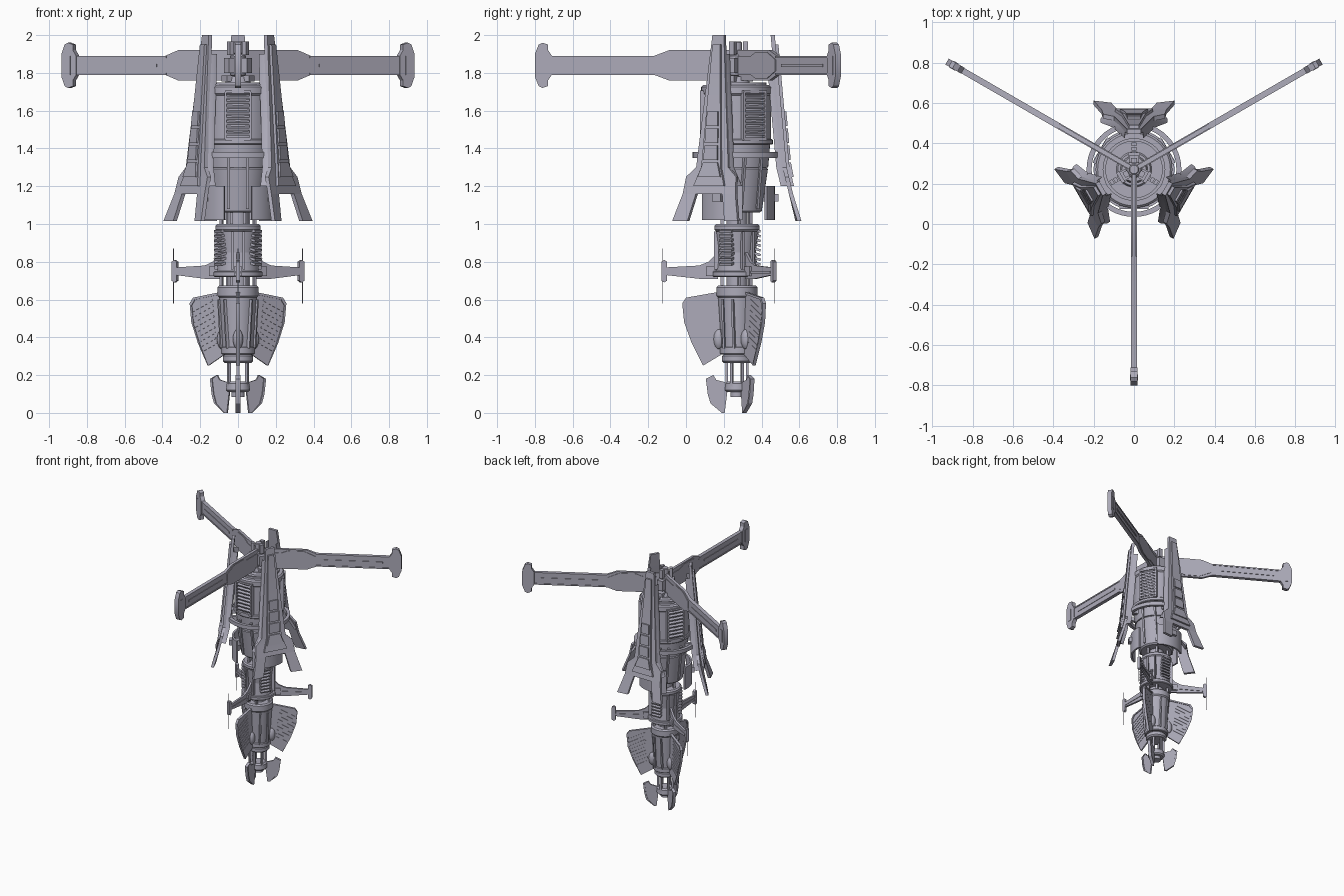
import bpy, bmesh, math
from mathutils import Matrix, Vector

if "Cube" in bpy.data.objects:
    bpy.data.objects.remove(bpy.data.objects["Cube"], do_unlink=True)

AXIS = Vector((0, 0.27, 0))
CENTRE = [0]
ARMS = [270, 30, 150]       # directions of arms and fins
SHELLS = [90, 210, 330]     # directions of armour shells
MIDDLE = [0]
PAIR = [-1, 1]

metal = bpy.data.materials.new("lavender grey metal")
metal.use_nodes = True
metal.diffuse_color = (0.42, 0.41, 0.49, 1)
metal.node_tree.nodes["Principled BSDF"].inputs["Base Color"].default_value = metal.diffuse_color


def finish(name, bm, angles):
    """Turn a bmesh (x = outward, y = sideways) into copies around the axis."""
    bmesh.ops.recalc_face_normals(bm, faces=bm.faces)
    for face in bm.faces:
        face.smooth = True
    for edge in bm.edges:
        edge.smooth = len(edge.link_faces) == 2 and edge.calc_face_angle() < 0.5
    mesh = bpy.data.meshes.new(name)
    bm.to_mesh(mesh)
    bm.free()
    mesh.materials.append(metal)
    for angle in angles:
        part = bpy.data.objects.new(name, mesh)
        part.location = AXIS
        part.rotation_euler.z = math.radians(angle)
        bpy.context.collection.objects.link(part)


def drum(name, bottom, top, low_radius, high_radius, chamfer=0.0):
    """Round section on the axis, with optional bevelled rims."""
    bm = bmesh.new()
    bmesh.ops.create_cone(bm, cap_ends=True, segments=48, radius1=low_radius, radius2=high_radius,
                          depth=top - bottom, matrix=Matrix.Translation((0, 0, (top + bottom) / 2)))
    if chamfer:
        rims = [e for e in bm.edges if any(len(f.verts) > 4 for f in e.link_faces)]
        bmesh.ops.bevel(bm, geom=rims, offset=chamfer, segments=1, affect='EDGES')
    finish(name, bm, CENTRE)


def hoop(name, bottom, top, radius, thick, arc=360, angles=CENTRE):
    """Rectangular band around the axis; an arc is centred on the outward direction."""
    bm = bmesh.new()
    corners = [(radius, bottom), (radius + thick, bottom), (radius + thick, top), (radius, top)]
    start = Matrix.Rotation(math.radians(-arc / 2), 3, 'Z')
    face = bm.faces.new([bm.verts.new(start @ Vector((r, 0, z))) for r, z in corners])
    bmesh.ops.spin(bm, geom=[face, *face.edges, *face.verts], axis=(0, 0, 1), cent=(0, 0, 0),
                   angle=math.radians(arc), steps=48)
    if arc == 360:
        bmesh.ops.remove_doubles(bm, verts=bm.verts, dist=0.0001)
    finish(name, bm, angles)


def plate(name, outline, thick):
    """Upright radial plate from an (r, z) outline, beside each arm direction."""
    bm = bmesh.new()
    face = bm.faces.new([bm.verts.new((r, -thick / 2, z)) for r, z in outline])
    new = bmesh.ops.extrude_face_region(bm, geom=[face])["geom"]
    bmesh.ops.translate(bm, vec=(0, thick, 0),
                        verts=[v for v in new if isinstance(v, bmesh.types.BMVert)])
    finish(name, bm, ARMS)


def blade(name, level, half, thick):
    """Plate that is the same above and below its level."""
    upper = [(r, level + rise) for r, rise in half]
    lower = [(r, level - rise) for r, rise in reversed(half)]
    plate(name, upper + lower, thick)


def blocks(name, angles, out, level, size, side=0.0, sides=MIDDLE, count=1, step=(0, 0), grow=0.0, tilt=0.0):
    """Row of boxes, repeated outward and upward by step, on one or both sides."""
    bm = bmesh.new()
    for sign in sides:
        for i in range(count):
            place = Matrix.Translation((out + i * step[0], sign * side, level + i * step[1]))
            scale = Matrix.Diagonal((size[0] + i * grow, size[1], size[2], 1))
            bmesh.ops.create_cube(bm, size=1, matrix=place @ Matrix.Rotation(tilt, 4, 'Y') @ scale)
    finish(name, bm, angles)


def strip(bm, rows, thick):
    """Solid band; each row is (z, side_a, side_b, radius_a, radius_b)."""
    rings = [[bm.verts.new(c) for c in ((ra, a, z), (rb, b, z), (rb - thick, b, z), (ra - thick, a, z))]
             for z, a, b, ra, rb in rows]
    for low, high in zip(rings, rings[1:]):
        for i in range(4):
            j = (i + 1) % 4
            bm.faces.new((low[i], low[j], high[j], high[i]))
    bm.faces.new(rings[0])
    bm.faces.new(rings[-1])


# Main upper body: stepped lid, drum and tapered underside
drum("body_lid", 1.68, 1.735, 0.19, 0.19, 0.01)
hoop("lid_inner_ring", 1.73, 1.75, 0.14, 0.015)
drum("lid_centre", 1.73, 1.75, 0.09, 0.08)
drum("upper_drum", 1.45, 1.7, 0.18, 0.18)
drum("drum_belt", 1.42, 1.45, 0.19, 0.19, 0.005)
drum("shoulder", 1.3, 1.42, 0.165, 0.175)
drum("taper", 1.06, 1.3, 0.13, 0.165, 0.01)
hoop("body_ring", 1.35, 1.38, 0.21, 0.025)
hoop("lower_skirt", 1.02, 1.2, 0.185, 0.015, 76, SHELLS)
blocks("ring_bracket", SHELLS, 0.2, 1.365, (0.09, 0.03, 0.03), side=0.06, sides=PAIR)
blocks("shell_mount", SHELLS, 0.19, 1.7, (0.07, 0.07, 0.05))
blocks("skirt_mount", SHELLS, 0.17, 1.14, (0.1, 0.05, 0.04))
blocks("lid_spoke", SHELLS, 0.06, 1.735, (0.017, 0.025, 0.03), count=5, step=(0.022, 0))

# Louvred vents and ribs on the upper body
blocks("vent_frame", ARMS, 0.18, 1.575, (0.03, 0.012, 0.25), side=0.066, sides=PAIR)
blocks("vent_sill", ARMS, 0.18, 1.45, (0.03, 0.14, 0.014), count=2, step=(0, 0.25))
blocks("vent_slat", ARMS, 0.18, 1.48, (0.03, 0.12, 0.014), count=8, step=(0, 0.028), tilt=0.4)
blocks("taper_rib", ARMS, 0.15, 1.23, (0.02, 0.014, 0.3), side=0.05, sides=PAIR, tilt=0.15)

# Rotor hub
drum("hub_base", 1.72, 1.78, 0.075, 0.06)
drum("hub_column", 1.78, 1.9, 0.04, 0.04, 0.01)
drum("hub_cap", 1.9, 1.965, 0.026, 0.026, 0.005)
blocks("hub_block", SHELLS, 0.05, 1.84, (0.04, 0.05, 0.08))
blocks("hub_post", SHELLS, 0.045, 1.93, (0.025, 0.03, 0.07))
blocks("hub_foot", SHELLS, 0.06, 1.77, (0.05, 0.06, 0.03))

# Long arms with hammer tips
blade("long_arm", 1.84, [(0.02, 0.08), (0.36, 0.08), (0.44, 0.05), (1, 0.05)], 0.022)
blade("arm_tip", 1.84, [(0.98, 0.05), (1, 0.08), (1, 0.11), (1.03, 0.12), (1.05, 0.11), (1.07, 0.06)], 0.034)
blade("arm_root_cover", 1.84, [(0.03, 0.05), (0.17, 0.05), (0.22, 0.07), (0.34, 0.07), (0.43, 0.03)], 0.03)
blocks("arm_ridge", ARMS, 0.71, 1.84, (0.44, 0.03, 0.015))
blocks("arm_edge_rail", ARMS, 0.71, 1.795, (0.56, 0.03, 0.01), count=2, step=(0, 0.09))
blocks("tip_boss", ARMS, 1.03, 1.84, (0.03, 0.04, 0.1))


# Armour shells: tapered blade, two splayed feet, raised panels, folded flanges
def shell_radius(z):
    return 0.2 + 0.09 * (2 - z) + 0.15 * max(0, 1.3 - z)


def shell_width(z):
    return 0.035 + 0.09 * (2 - z) + min(0.05, max(0, 1.3 - z))


def shell_rows(levels, left, right, lift):
    return [(z, left * shell_width(z), right * shell_width(z),
             shell_radius(z) + lift, shell_radius(z) + lift) for z in levels]


bm = bmesh.new()
strip(bm, shell_rows([2, 1.3, 1.25, 1.16], -1, 1, 0), 0.022)
for sign in PAIR:
    foot = shell_rows([1.16, 1.015], sign * 0.5, sign, 0)
    z, inner, outer, radius, _ = foot[1]
    foot[1] = (z, inner * 1.3, outer * 1.15, radius, radius + 0.01)
    strip(bm, foot, 0.022)
finish("armour_shell", bm, SHELLS)

bm = bmesh.new()
strip(bm, shell_rows([1.95, 1.3, 1.2], -0.6, 0.6, 0.015), 0.03)
for i in range(4):
    base = 1.25 + i * 0.09
    strip(bm, shell_rows([base, base + 0.075], -0.45, 0.45, 0.025), 0.02)
finish("shell_raised_panel", bm, SHELLS)

bm = bmesh.new()
for sign in PAIR:
    strip(bm, [(z, a, b, ra, rb - 0.035) for z, a, b, ra, rb in
               shell_rows([1.9, 1.3, 1.2], sign * 0.9, sign * 1.05, 0)], 0.02)
finish("shell_side_flange", bm, SHELLS)

# Necks and their rods
drum("upper_neck", 0.98, 1.08, 0.055, 0.055)
drum("middle_neck", 0.65, 0.74, 0.055, 0.055)
blocks("neck_rod", ARMS, 0.08, 0.7, (0.016, 0.016, 0.1), side=0.035, sides=PAIR, count=2, step=(0, 0.33))

# Middle body with side vents
drum("middle_rim", 0.96, 1, 0.12, 0.12, 0.01)
drum("middle_upper", 0.85, 0.96, 0.1, 0.115)
drum("middle_lower", 0.75, 0.85, 0.11, 0.1)
drum("middle_flange", 0.72, 0.75, 0.13, 0.13, 0.005)
blocks("middle_slat", SHELLS, 0.108, 0.79, (0.035, 0.075, 0.013), count=8, step=(0, 0.025), tilt=0.3)
blocks("middle_rib", ARMS, 0.11, 0.86, (0.025, 0.012, 0.2), side=0.03, sides=PAIR)

# Short arms with crossbars
plate("short_arm", [(0.1, 0.71), (0.2, 0.71), (0.38, 0.73), (0.38, 0.77), (0.2, 0.78), (0.15, 0.8), (0.1, 0.85)], 0.016)
blade("short_arm_tip", 0.75, [(0.37, 0.05), (0.385, 0.06), (0.4, 0.05)], 0.02)
blocks("tip_needle", ARMS, 0.395, 0.725, (0.003, 0.003, 0.29))
blocks("short_arm_rail", ARMS, 0.25, 0.745, (0.24, 0.024, 0.012))
blocks("short_arm_socket", ARMS, 0.14, 0.75, (0.05, 0.04, 0.05))

# Lower body
drum("lower_rim", 0.61, 0.675, 0.108, 0.108, 0.01)
drum("lower_body", 0.35, 0.61, 0.083, 0.1)
drum("lower_belt", 0.31, 0.35, 0.09, 0.09, 0.005)
drum("lower_foot", 0.265, 0.31, 0.08, 0.08, 0.01)
blocks("lower_rib", SHELLS, 0.09, 0.47, (0.016, 0.012, 0.26), side=0.03, sides=PAIR, tilt=0.06)

# Broad fins with a thicker rim, slanted ribbing and a pod at the root
outer_edge = [(0.18, 0.25), (0.24, 0.37), (0.28, 0.48), (0.29, 0.58), (0.27, 0.61), (0.1, 0.64)]
inner_edge = [(r - 0.012, z - 0.01) for r, z in reversed(outer_edge[1:])]
plate("lower_fin", [(0.08, 0.31)] + outer_edge, 0.01)
plate("fin_rim", outer_edge + inner_edge, 0.02)
blocks("fin_ribbing", ARMS, 0.17, 0.35, (0.09, 0.015, 0.01), count=9, step=(0.006, 0.027), grow=0.007, tilt=0.45)
bm = bmesh.new()
bmesh.ops.create_uvsphere(bm, u_segments=16, v_segments=8, radius=0.03,
                          matrix=Matrix.Translation((0.095, 0, 0.39)) @ Matrix.Diagonal((1, 0.9, 1.8, 1)))
finish("fin_pod", bm, ARMS)

# Tail: rods, hub and three claw plates
blocks("tail_rod", ARMS + SHELLS, 0.055, 0.21, (0.014, 0.014, 0.15))
drum("tail_hub", 0.11, 0.165, 0.065, 0.06, 0.01)
drum("tail_hub_stem", 0.085, 0.11, 0.035, 0.035)
claw_edge = [(0.08, 0), (0.14, 0.05), (0.155, 0.1), (0.165, 0.18), (0.125, 0.2)]
claw_inside = [(r - 0.012, z) for r, z in reversed(claw_edge[1:-1])]
plate("tail_claw", claw_edge + [(0.11, 0.175), (0.055, 0.16), (0.05, 0.12), (0.065, 0)], 0.012)
plate("claw_rim", claw_edge + claw_inside, 0.024)
